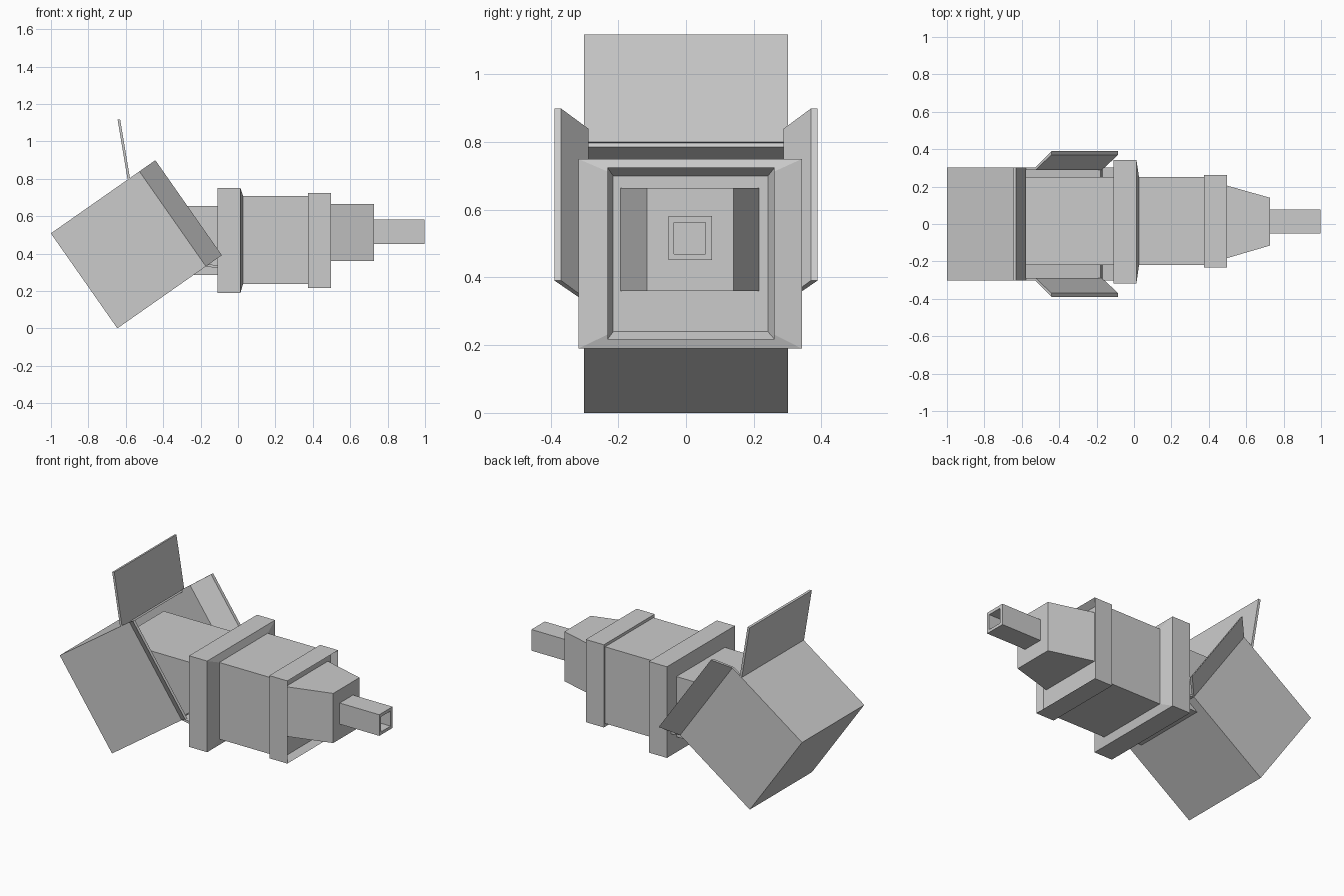
import bpy, bmesh, math
from mathutils import Vector

if "Cube" in bpy.data.objects:
    bpy.data.objects.remove(bpy.data.objects["Cube"])


def loft(name, rings):
    """Join successive four-point rings and cap both ends."""
    bm = bmesh.new()
    vs = [[bm.verts.new(p) for p in r] for r in rings]
    for a, b in zip(vs, vs[1:]):
        for i in range(4):
            j = (i + 1) % 4
            bm.faces.new((a[i], a[j], b[j], b[i]))
    bm.faces.new(vs[0])
    bm.faces.new(vs[-1])
    bmesh.ops.recalc_face_normals(bm, faces=bm.faces)
    me = bpy.data.meshes.new(name)
    bm.to_mesh(me)
    bm.free()
    ob = bpy.data.objects.new(name, me)
    bpy.context.collection.objects.link(ob)
    return ob


def rect(x, y0, y1, z0, z1):
    return [(x, y0, z0), (x, y1, z0), (x, y1, z1), (x, y0, z1)]


# Tilted open box: s runs towards the opening, t across its height
A = math.radians(35)
U = Vector((math.cos(A), 0, math.sin(A)))
V = Vector((-math.sin(A), 0, math.cos(A)))
O = Vector((-0.645, 0, 0.0))
L, H, W, T = 0.578, 0.62, 0.302, 0.014


def P(s, y, t):
    return O + U * s + V * t + Vector((0, y, 0))


def plate(name, s0, s1, y0, y1, t0, t1):
    return loft(name, [[P(s, y0, t0), P(s, y1, t0), P(s, y1, t1), P(s, y0, t1)]
                       for s in (s0, s1)])


plate("box_back", 0, T, -W, W, 0, H)
plate("box_bottom", T, L, -W, W, 0, T)
plate("box_top", T, 0.505, -W, W, H - T, H)
for side, label in ((-1, "front"), (1, "rear")):
    plate("box_side_" + label, T, L, side * W, side * (W - T), 0, H)
    # Side flaps folded outwards
    section = [(L, W - T), (L, W), (L + 0.104, W + 0.087), (L + 0.104, W + 0.067)]
    loft("side_flap_" + label,
         [[P(s, side * y, t) for s, y in section] for t in (0, H)])


# Top and bottom flaps hinged across the box
def cross_flap(name, x0, z0, x1, z1):
    d = Vector((x1 - x0, 0, z1 - z0)).normalized()
    n = Vector((-d.z, 0, d.x)) * T
    rings = []
    for y in (-W, W):
        a, b = Vector((x0, y, z0)), Vector((x1, y, z1))
        rings.append([a, b, b + n, a + n])
    loft(name, rings)


cross_flap("top_flap", -0.577, 0.80, -0.63, 1.118)
cross_flap("bottom_flap", -0.172, 0.332, -0.045, 0.31)

# Body: rear block, flange, main block and recessed collar
loft("rear_block", [rect(-0.68, -0.22, 0.25, 0.285, 0.655),
                    rect(-0.10, -0.22, 0.25, 0.285, 0.655)])
loft("flange", [rect(-0.11, -0.318, 0.342, 0.19, 0.75),
                rect(0.013, -0.318, 0.342, 0.19, 0.75),
                rect(0.027, -0.22, 0.25, 0.237, 0.708)])
loft("main_block", [rect(0.02, -0.22, 0.25, 0.237, 0.708),
                    rect(0.38, -0.22, 0.25, 0.237, 0.708)])
loft("collar", [rect(0.375, -0.232, 0.262, 0.217, 0.725),
                rect(0.498, -0.232, 0.262, 0.217, 0.725),
                rect(0.46, -0.215, 0.242, 0.24, 0.70)])

# Tapered neck and hollow shaft
loft("tapered_neck", [rect(0.455, -0.195, 0.217, 0.36, 0.665),
                      rect(0.728, -0.115, 0.14, 0.36, 0.665)])
loft("shaft", [rect(0.72, -0.052, 0.077, 0.452, 0.582),
               rect(0.997, -0.052, 0.077, 0.452, 0.582),
               rect(0.997, -0.035, 0.058, 0.47, 0.563),
               rect(0.90, -0.035, 0.058, 0.47, 0.563)])
